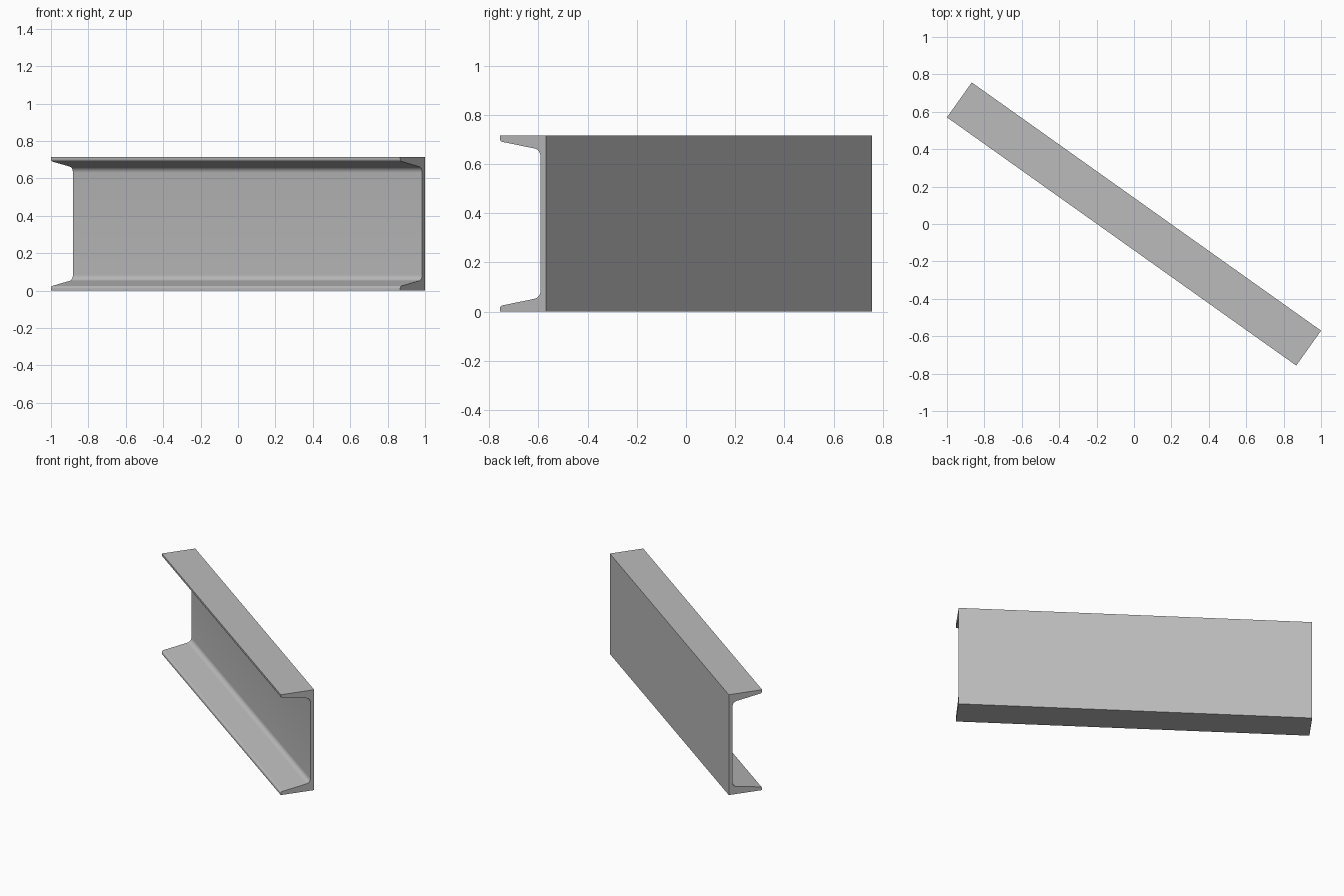
import bpy
import bmesh
import math
from mathutils import Vector

cube = bpy.data.objects.get("Cube")
if cube:
    bpy.data.objects.remove(cube, do_unlink=True)

LENGTH, DEPTH, HEIGHT = 2.291, 0.229, 0.715
WEB, TIP, ROOT = 0.026, 0.023, 0.057
TIP_RADIUS, ROOT_RADIUS = 0.014, 0.034
ANGLE = math.radians(-35.4)


def fillet(before, corner, after, radius, steps=8):
    """Points of an arc that rounds one profile corner."""
    a = (before - corner).normalized()
    b = (after - corner).normalized()
    half = a.angle(b) / 2
    centre = corner + (a + b).normalized() * radius / math.sin(half)
    start = corner + a * radius / math.tan(half) - centre
    end = corner + b * radius / math.tan(half) - centre
    sweep = math.pi - 2 * half
    return [centre + (start * math.sin((1 - i / steps) * sweep)
                      + end * math.sin(i / steps * sweep)) / math.sin(sweep)
            for i in range(steps + 1)]


# Lower half of the channel section: (distance from the web's back, height)
back = Vector((0, 0))
toe = Vector((DEPTH, 0))
lip = Vector((DEPTH, TIP))
root = Vector((WEB, ROOT))
middle = Vector((WEB, HEIGHT / 2))
lower = [back, toe]
lower += fillet(toe, lip, root, TIP_RADIUS)
lower += fillet(lip, root, middle, ROOT_RADIUS)
upper = [Vector((p.x, HEIGHT - p.y)) for p in reversed(lower)]

# Extrude the section along the length
bm = bmesh.new()
section = bm.faces.new([bm.verts.new((-LENGTH / 2, DEPTH / 2 - p.x, p.y))
                        for p in lower + upper])
result = bmesh.ops.extrude_face_region(bm, geom=[section], use_keep_orig=True)
moved = [v for v in result["geom"] if isinstance(v, bmesh.types.BMVert)]
bmesh.ops.translate(bm, verts=moved, vec=(LENGTH, 0, 0))
bmesh.ops.recalc_face_normals(bm, faces=bm.faces)
mesh = bpy.data.meshes.new("channel_beam")
bm.to_mesh(mesh)
bm.free()

# Plain grey steel
steel = bpy.data.materials.new("grey_steel")
steel.use_nodes = True
colour = (0.5, 0.5, 0.5, 1)
steel.diffuse_color = colour
steel.node_tree.nodes["Principled BSDF"].inputs["Base Color"].default_value = colour
mesh.materials.append(steel)

# Place the beam diagonally, with smooth fillets and crisp ends
beam = bpy.data.objects.new("channel_beam", mesh)
bpy.context.collection.objects.link(beam)
beam.rotation_euler.z = ANGLE
bpy.ops.object.select_all(action="DESELECT")
beam.select_set(True)
bpy.context.view_layer.objects.active = beam
bpy.ops.object.shade_smooth_by_angle(angle=math.radians(30))
